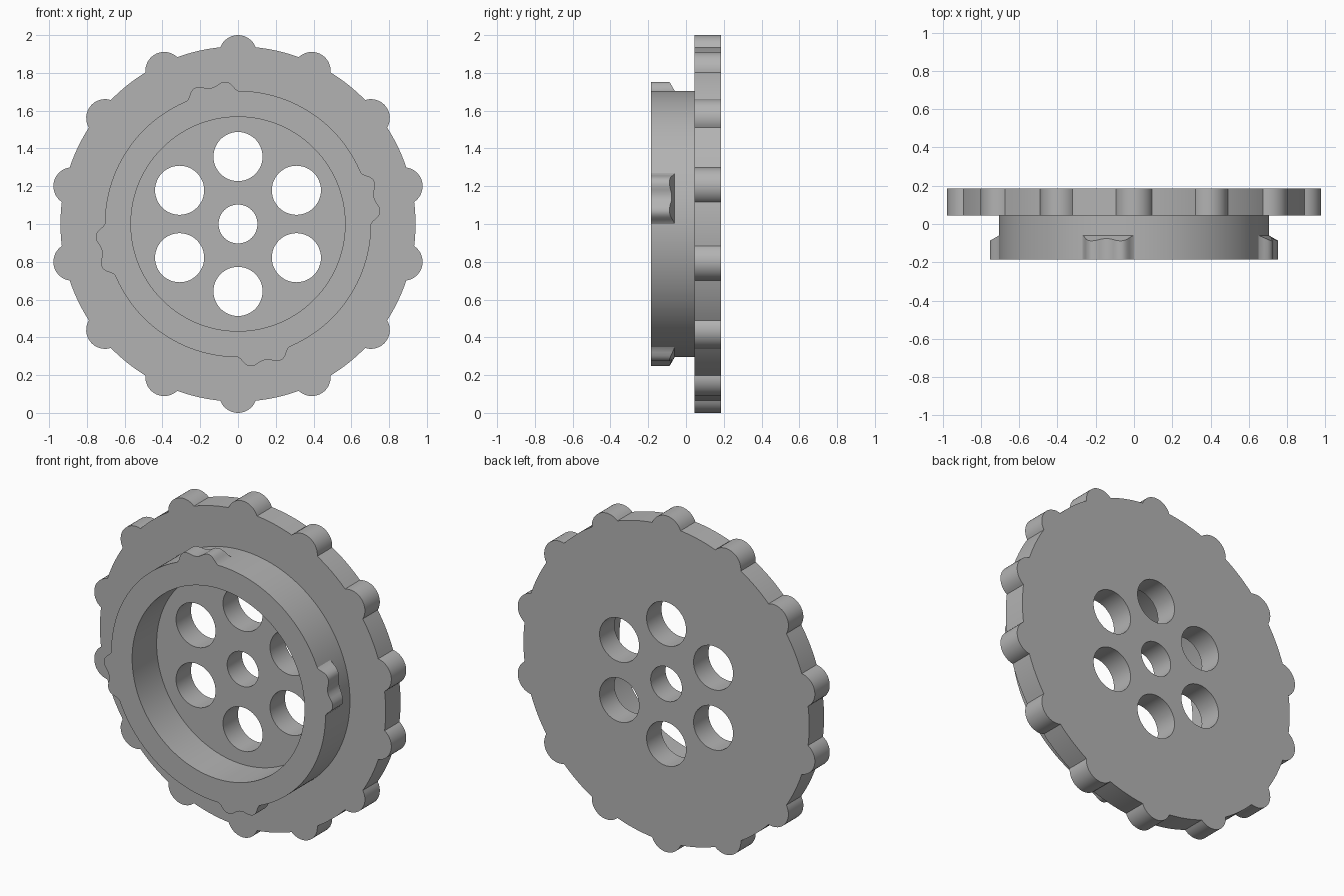
import bpy
import bmesh
from math import sin, cos, pi, radians, sqrt, degrees
from mathutils import Vector

cube = bpy.data.objects.get("Cube")
if cube:
    bpy.data.objects.remove(cube, do_unlink=True)

GREY = (0.45, 0.45, 0.45, 1.0)
BACK, STEP, FRONT = 0.185, 0.045, -0.185   # y levels
LUG_END = -0.06
RING_R, POCKET_R = 0.705, 0.567

grey = bpy.data.materials.new("plain grey")
grey.use_nodes = True
grey.diffuse_color = GREY
grey.node_tree.nodes["Principled BSDF"].inputs["Base Color"].default_value = GREY


def finish(bm, name):
    bmesh.ops.remove_doubles(bm, verts=bm.verts, dist=0.00005)
    bmesh.ops.recalc_face_normals(bm, faces=bm.faces)
    mesh = bpy.data.meshes.new(name)
    bm.to_mesh(mesh)
    bm.free()
    mesh.materials.append(grey)
    ob = bpy.data.objects.new(name, mesh)
    bpy.context.collection.objects.link(ob)
    bpy.ops.object.select_all(action='DESELECT')
    ob.select_set(True)
    bpy.context.view_layer.objects.active = ob
    bpy.ops.object.shade_smooth_by_angle(angle=radians(30))
    return ob


def polar(a, r, y):
    return Vector((r * cos(a), y, 1 + r * sin(a)))


def add_loop(bm, points):
    vs = [bm.verts.new(p) for p in points]
    return [bm.edges.new((v, vs[i - 1])) for i, v in enumerate(vs)]


# Toothed disc: round plate with 14 round knobs on the rim and seven through holes
BUMPS, RIM_R, BUMP_C, BUMP_R = 14, 0.94, 0.90, 0.10
meet = (RIM_R ** 2 - BUMP_C ** 2 - BUMP_R ** 2) / (2 * BUMP_C * BUMP_R)
sweep = pi / 2 - (meet - meet ** 3 / -6)   # half angle of each knob's arc
outline = []
for k in range(BUMPS):
    mid = pi / 2 + k * 2 * pi / BUMPS
    for i in range(17):
        t = sweep * (i / 8 - 1)
        local = Vector((BUMP_C + BUMP_R * cos(t), BUMP_R * sin(t)))
        outline.append(polar(mid + local.angle_signed(Vector((1, 0))), local.length, STEP))
    edge = abs(local.angle_signed(Vector((1, 0))))
    gap = 2 * pi / BUMPS - 2 * edge
    outline += [polar(mid + edge + gap * i / 8, RIM_R, STEP) for i in range(1, 8)]

bm = bmesh.new()
edges = add_loop(bm, outline)
holes = [(0, 0, 0.103)] + [(pi / 2 + k * pi / 3, 0.357, 0.13) for k in range(6)]
for a, dist, r in holes:
    centre = polar(a, dist, STEP)
    edges += add_loop(bm, [centre + Vector((r * cos(t), 0, r * sin(t)))
                           for t in (i * 2 * pi / 48 for i in range(48))])
bmesh.ops.triangle_fill(bm, edges=edges, use_beauty=True, normal=(0, -1, 0))
ext = bmesh.ops.extrude_face_region(bm, geom=bm.faces[:], use_keep_orig=True)
moved = [g for g in ext["geom"] if isinstance(g, bmesh.types.BMVert)]
bmesh.ops.translate(bm, verts=moved, vec=(0, BACK - STEP, 0))
finish(bm, "toothed_disc")

# Hub ring: open collar whose front edge carries four double-humped lugs
HALF = 11.25
LUG = [(0, 0.733), (1.75, 0.737), (3, 0.745), (4.25, 0.753), (5.5, 0.756), (6.75, 0.755),
       (8, 0.747), (9, 0.733), (10, 0.715), (HALF, RING_R)]


def lug_radius(a):
    d = abs((degrees(a) - HALF) % 90)
    d = min(d, 90 - d)
    for (d0, r0), (d1, r1) in zip(LUG, LUG[1:]):
        if d <= d1:
            return r0 + (r1 - r0) * (d - d0) / (d1 - d0)
    return RING_R


N = 384
bm = bmesh.new()
sections = []
for i in range(N):
    a = radians(HALF) + i * 2 * pi / N
    r = lug_radius(a)
    section = [(POCKET_R, STEP), (POCKET_R, FRONT), (r, FRONT),
               (r, LUG_END - 0.55 * (r - RING_R)), (RING_R, LUG_END), (RING_R, STEP)]
    sections.append([bm.verts.new(polar(a, *p)) for p in section])
for i, s in enumerate(sections):
    prev = sections[i - 1]
    for j in range(len(s) - 1):
        bm.faces.new((prev[j], prev[j + 1], s[j + 1], s[j]))
finish(bm, "hub_ring_with_lugs")
